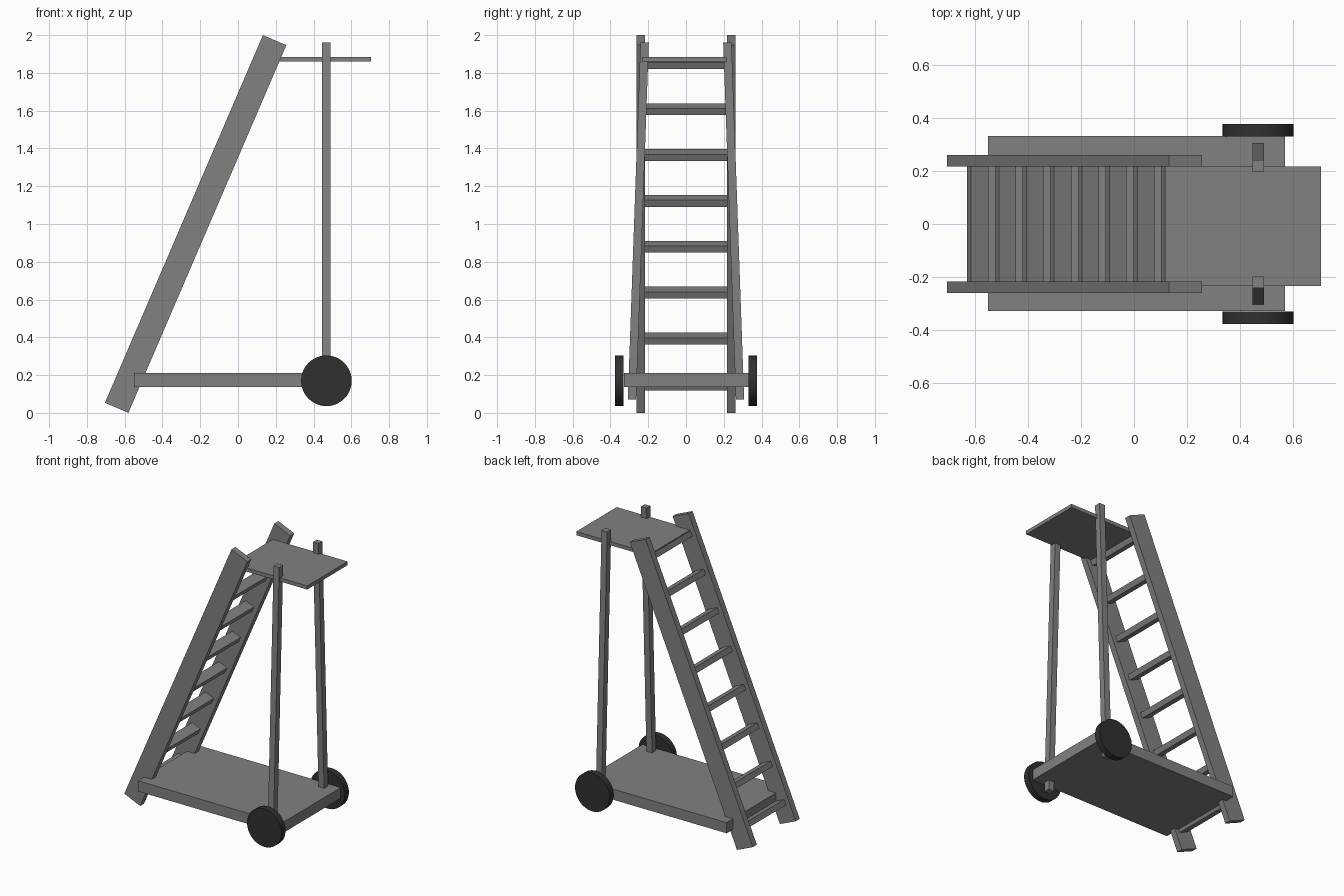
import bpy, bmesh, math
from mathutils import Vector, Matrix

if "Cube" in bpy.data.objects:
    bpy.data.objects.remove(bpy.data.objects["Cube"])


def material(name, level):
    mat = bpy.data.materials.new(name)
    mat.diffuse_color = (level, level, level, 1)
    mat.use_nodes = True
    mat.node_tree.nodes["Principled BSDF"].inputs["Base Color"].default_value = mat.diffuse_color
    return mat


painted = material("mid_grey", 0.22)
rubber = material("dark_rubber", 0.03)


def finish(bm, name, mat=painted):
    bmesh.ops.recalc_face_normals(bm, faces=bm.faces)
    me = bpy.data.meshes.new(name)
    bm.to_mesh(me)
    bm.free()
    me.materials.append(mat)
    ob = bpy.data.objects.new(name, me)
    bpy.context.collection.objects.link(ob)
    return ob


def box(name, size, centre, tilt=0.0):
    """Box of a given size, tilted about the y axis."""
    bm = bmesh.new()
    m = Matrix.Translation(centre) @ Matrix.Rotation(tilt, 4, 'Y') @ Matrix.Diagonal((*size, 1))
    bmesh.ops.create_cube(bm, size=1, matrix=m)
    return finish(bm, name)


def leaning_post(name, x, half, y_low, y_high, z_low, z_high):
    """Square post with level ends, sheared sideways between two heights."""
    bm = bmesh.new()
    bmesh.ops.create_cube(bm, size=1)
    for v in bm.verts:
        top = v.co.z > 0
        v.co = Vector((x + v.co.x * 2 * half,
                       (y_high if top else y_low) + v.co.y * 2 * half,
                       z_high if top else z_low))
    return finish(bm, name)


# Ladder line in the xz plane
low, high = Vector((-0.6425, 0, 0.0268)), Vector((0.194, 0, 1.9732))
run = high - low
tilt = math.atan2(run.x, run.z)

# Base deck and upper platform
box("base_deck", (1.12, 0.66, 0.075), (0.01, 0.002, 0.174))
box("top_platform", (0.582, 0.45, 0.026), (0.413, -0.009, 1.872))

# Ladder rungs
for i in range(8):
    z = 0.151 + 0.2428 * i
    x = low.x + (z - low.z) * run.x / run.z
    box(f"rung_{i + 1}", (0.07, 0.436, 0.038), (x, 0, z), tilt)

# Mirrored parts: ladder rails, leaning posts, wheels
for side, s in (("right", 1), ("left", -1)):
    box(f"ladder_rail_{side}", (0.135, 0.044, run.length), (low + high) / 2 + Vector((0, 0.239 * s, 0)), tilt)
    leaning_post(f"post_{side}", 0.468, 0.022, 0.286 * s, 0.219 * s, 0.07, 1.96)

    bm = bmesh.new()
    m = Matrix.Translation((0.468, 0.353 * s, 0.17)) @ Matrix.Rotation(math.pi / 2, 4, 'X')
    bmesh.ops.create_cone(bm, cap_ends=True, segments=48, radius1=0.134, radius2=0.134, depth=0.046, matrix=m)
    wheel = finish(bm, f"wheel_{side}", rubber)
    bpy.ops.object.select_all(action='DESELECT')
    wheel.select_set(True)
    bpy.context.view_layer.objects.active = wheel
    bpy.ops.object.shade_smooth_by_angle()
